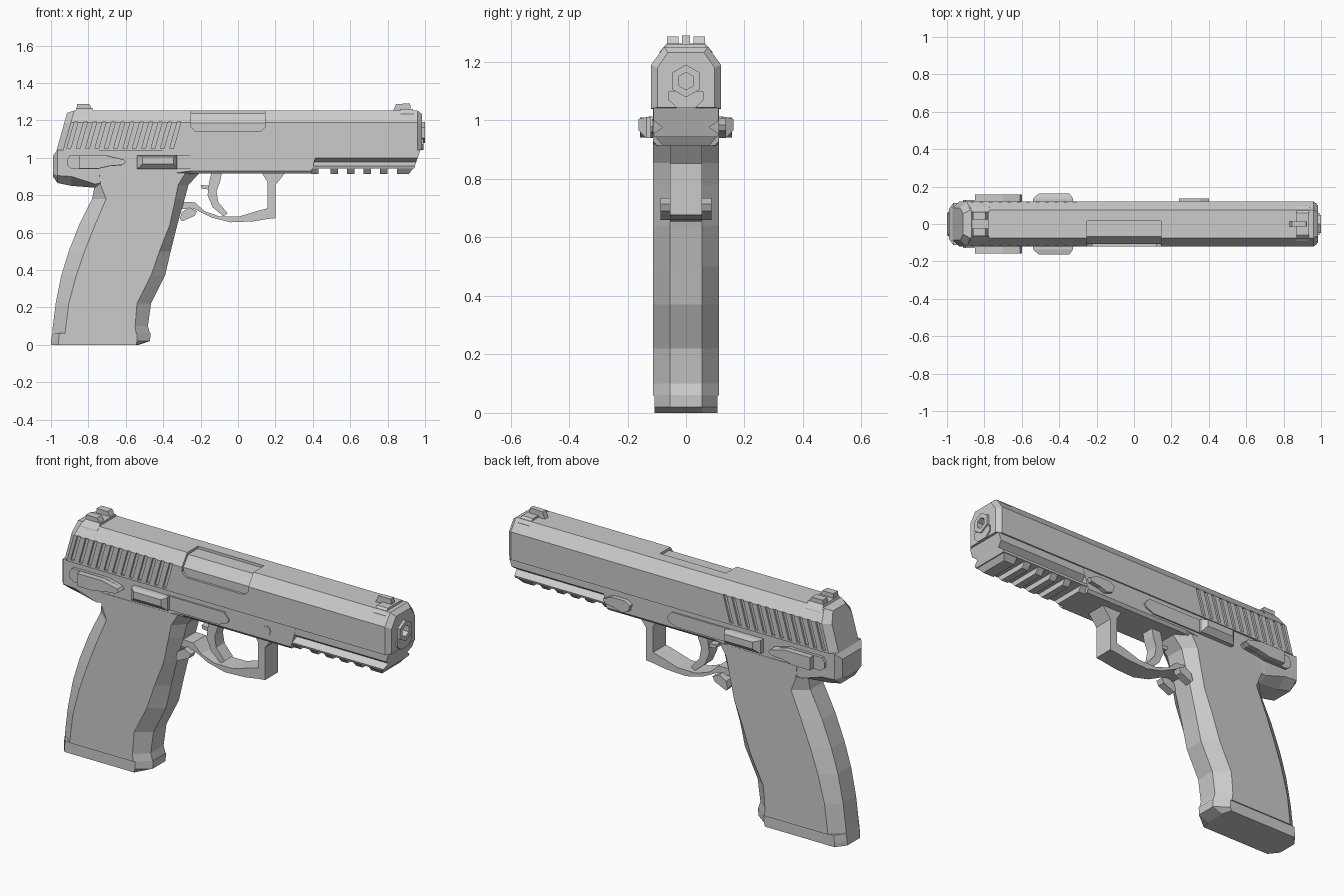
import bpy, bmesh, math


def loft(name, rings):
    """Skin consecutive rings of 3D points and cap both ends."""
    bm = bmesh.new()
    vs = [[bm.verts.new(p) for p in r] for r in rings]
    n = len(rings[0])
    for a, b in zip(vs, vs[1:]):
        for i in range(n):
            j = (i + 1) % n
            bm.faces.new((a[i], a[j], b[j], b[i]))
    bm.faces.new(vs[0][::-1])
    bm.faces.new(vs[-1])
    bmesh.ops.recalc_face_normals(bm, faces=bm.faces)
    me = bpy.data.meshes.new(name)
    bm.to_mesh(me)
    bm.free()
    ob = bpy.data.objects.new(name, me)
    bpy.context.collection.objects.link(ob)
    return ob


def prism(name, pts, y0, y1):
    """Side profile (x, z) extruded across y."""
    return loft(name, [[(x, y, z) for x, z in pts] for y in (y0, y1)])


def box(name, x0, x1, y0, y1, z0, z1):
    return prism(name, [(x0, z0), (x1, z0), (x1, z1), (x0, z1)], y0, y1)


def section(half, fx):
    """Symmetric ring from half a (y, z) section; fx gives x from z."""
    full = half + [(-y, z) for y, z in reversed(half)]
    return [(fx(z), y, z) for y, z in full]


def cut(target, cutter):
    m = target.modifiers.new("cut", 'BOOLEAN')
    m.operation, m.solver, m.object = 'DIFFERENCE', 'EXACT', cutter
    bpy.context.view_layer.objects.active = target
    bpy.ops.object.modifier_apply(modifier=m.name)
    bpy.data.objects.remove(cutter)


def hexagon(x, r, zc=1.135):
    return [(x, r * math.sin(k * math.pi / 3), zc + r * math.cos(k * math.pi / 3)) for k in range(6)]


def rear_x(z):
    return -0.97 + (z - 1.04) * 0.28


# Slide: chamfered bar with a raked rear and a tapered nose
SLIDE = [(0.12, 1.04), (0.12, 1.19), (0.075, 1.252)]
NOSE = [(0.098, 1.045), (0.098, 1.18), (0.062, 1.232)]
BACK = [(0.085, 1.04), (0.085, 1.185), (0.055, 1.24)]
slide = loft("slide", [section(BACK, rear_x),
                       section(SLIDE, lambda z: rear_x(z) + 0.035),
                       section(SLIDE, lambda z: 0.96),
                       section(NOSE, lambda z: 0.985)])

# Ejection port and bore
cut(slide, prism("port_cutter", [(-0.25, 1.3), (-0.25, 1.165), (-0.225, 1.14), (0.12, 1.14),
                                 (0.145, 1.165), (0.145, 1.3)], -0.2, 0.015))
cut(slide, loft("bore_cutter", [hexagon(0.9, 0.045), hexagon(1.05, 0.045)]))

# Raked grip serrations on both sides
for i in range(12):
    x = -0.915 + i * 0.05
    for s in (-1, 1):
        cut(slide, prism("serration_cutter", [(x, 1.05), (x + 0.02, 1.05), (x + 0.06, 1.192),
                                              (x + 0.04, 1.192)], s * 0.11, s * 0.14))

# Barrel hood seen through the port
HOOD = [(0.108, 1.1), (0.108, 1.185), (0.066, 1.238)]
loft("barrel_hood", [section(HOOD, lambda z, x=x: x) for x in (-0.255, 0.15)])

# Muzzle: bushing plate and hexagonal hollow barrel
prism_pts = [(0.06, 1.165), (0.06, 1.085), (0.03, 1.045)]
loft("barrel", [hexagon(0.9, 0.056), hexagon(1.0, 0.056), hexagon(1.0, 0.03), hexagon(0.93, 0.03)])
LUG = [(0.06, 1.1), (0.06, 1.07), (0.03, 1.042)]
loft("recoil_rod_lug", [section(LUG, lambda z, x=x: x) for x in (0.95, 0.993)])

# Rear sight: saddle base and two notched posts
loft("rear_sight_base", [[(x0, -y, z), (x1, -y, z), (x1, y, z), (x0, y, z)] for x0, x1, y, z in
                         ((-0.885, -0.765, 0.095, 1.21), (-0.875, -0.775, 0.09, 1.235),
                          (-0.865, -0.775, 0.065, 1.264))])
# Front sight: saddle base and blade
loft("front_sight_base", [[(x0, -y, z), (x1, -y, z), (x1, y, z), (x0, y, z)] for x0, x1, y, z in
                          ((0.87, 0.94, 0.093, 1.215), (0.87, 0.94, 0.09, 1.235),
                           (0.87, 0.935, 0.06, 1.262))])
prism("front_sight_blade", [(0.83, 1.25), (0.845, 1.288), (0.92, 1.29), (0.925, 1.25)], -0.014, 0.014)
for s, side in ((-1, "right"), (1, "left")):
    prism(f"rear_sight_post_{side}", [(-0.865, 1.25), (-0.86, 1.288), (-0.795, 1.288), (-0.775, 1.25)],
          s * 0.025, s * 0.065)

# Frame: top z, side lower z, bottom z and half widths along x
FRAME = [(-0.99, 1.01, 0.915, 0.9, 0.08, 0.05),
         (-0.965, 1.042, 0.905, 0.865, 0.113, 0.06),
         (-0.89, 1.042, 0.9, 0.85, 0.113, 0.06),
         (-0.765, 1.042, 0.86, 0.84, 0.113, 0.06),
         (-0.70, 1.042, 0.87, 0.86, 0.11, 0.06),
         (-0.25, 1.042, 0.93, 0.915, 0.113, 0.1)]
rings = [section([(h, t), (h, m), (hb, b)], lambda z, x=x: x) for x, t, m, b, h, hb in FRAME]
rings.append(section([(0.113, 1.042), (0.113, 0.93), (0.1, 0.915)],
                     lambda z: 0.425 - (1.04 - z) * 0.28))
loft("frame", rings)

# Accessory rail with undercut and cross teeth
RAIL = [(0.112, 1.042), (0.112, 1.0), (0.08, 0.977), (0.112, 0.955), (0.108, 0.943)]
loft("rail", [section(RAIL, lambda z: 0.38), section(RAIL, lambda z: 0.975 - (1.04 - z) * 0.35)])
TOOTH = [(0.11, 0.95), (0.08, 0.914)]
for i, (x0, x1) in enumerate([(0.39, 0.43)] + [(0.495 + k * 0.088, 0.535 + k * 0.088) for k in range(4)]):
    loft(f"rail_tooth_{i}", [section(TOOTH, lambda z, x=x: x) for x in (x0, x1)])
loft("rail_tooth_front", [section(TOOTH, lambda z: 0.85),
                          section(TOOTH, lambda z: 0.915 + (z - 0.914) * 0.7)])

# Grip: octagonal levels (z, back, back edge, front edge, front)
GRIP = [(0.92, -0.78, -0.74, -0.28, -0.205),
        (0.855, -0.765, -0.735, -0.32, -0.265),
        (0.78, -0.78, -0.705, -0.335, -0.285),
        (0.64, -0.85, -0.765, -0.365, -0.325),
        (0.50, -0.905, -0.82, -0.42, -0.36),
        (0.37, -0.945, -0.865, -0.465, -0.39),
        (0.22, -0.975, -0.905, -0.54, -0.465),
        (0.10, -0.99, -0.92, -0.55, -0.482),
        (0.06, -0.993, -0.925, -0.545, -0.47)]


def grip_ring(z, bo, bi, fi, fo, w=0.113, c=0.055):
    half = [(bo, c), (bi, w), (fi, w), (fo, c)]
    return [(x, y, z) for x, y in half] + [(x, -y, z) for x, y in reversed(half)]


loft("grip", [grip_ring(*g) for g in GRIP])
loft("magazine_base", [grip_ring(z, *r, w=0.107) for z, r in
                       ((0.062, (-0.993, -0.955, -0.54, -0.468)),
                        (0.02, (-1.0, -0.96, -0.54, -0.47)),
                        (0.0, (-1.0, -0.96, -0.545, -0.53)))])

# Trigger guard and trigger
prism("trigger_guard", [(0.26, 0.93), (0.2, 0.853), (0.2, 0.677), (0.16, 0.673), (0.08, 0.66),
                        (-0.04, 0.655), (-0.14, 0.68), (-0.23, 0.725), (-0.33, 0.725),
                        (-0.33, 0.765), (-0.23, 0.762), (-0.18, 0.715), (-0.1, 0.687),
                        (0.01, 0.687), (0.1, 0.715), (0.158, 0.73), (0.158, 0.87), (0.12, 0.93)],
      -0.055, 0.055)
prism("trigger", [(-0.14, 0.93), (-0.085, 0.93), (-0.095, 0.875), (-0.115, 0.82), (-0.105, 0.762),
                  (-0.055, 0.703), (-0.078, 0.687), (-0.135, 0.735), (-0.163, 0.8), (-0.155, 0.865)],
      -0.035, 0.035)
prism("trigger_stop", [(-0.2, 0.855), (-0.15, 0.85), (-0.15, 0.83), (-0.195, 0.835)], -0.025, 0.025)

# Controls on both sides
for s, side in ((-1, "right"), (1, "left")):
    prism(f"safety_lever_{side}",
          [(-0.915, 0.99), (-0.9, 1.013), (-0.7, 1.013), (-0.61, 0.99), (-0.6, 0.975), (-0.62, 0.96),
           (-0.685, 0.955), (-0.75, 0.94), (-0.89, 0.94), (-0.915, 0.96)], s * 0.1, s * 0.128)
    prism(f"safety_paddle_{side}",
          [(-0.85, 1.011), (-0.7, 1.011), (-0.61, 0.99), (-0.6, 0.975), (-0.62, 0.962), (-0.685, 0.957),
           (-0.75, 0.942), (-0.85, 0.942)], s * 0.12, s * 0.158)
    loft(f"slide_stop_{side}", [[(x0, s * y, z0), (x1, s * y, z0), (x1, s * y, z1), (x0, s * y, z1)]
                                for x0, x1, y, z0, z1 in ((-0.54, -0.325, 0.1, 0.94, 1.012),
                                                          (-0.54, -0.325, 0.135, 0.94, 1.012),
                                                          (-0.51, -0.345, 0.163, 0.968, 1.005))])
    prism(f"slide_stop_plate_{side}",
          [(-0.34, 1.014), (0.0, 1.014), (0.03, 0.98), (0.02, 0.96), (-0.03, 0.94), (-0.34, 0.94)],
          s * 0.1, s * 0.121)
    prism(f"magazine_catch_{side}",
          [(-0.31, 0.675), (-0.3, 0.71), (-0.26, 0.735), (-0.22, 0.715), (-0.232, 0.69), (-0.3, 0.66)],
          s * 0.045, s * 0.088)

# Takedown lever on the left, its pin on the right
prism("takedown_lever", [(0.24, 0.99), (0.27, 1.008), (0.35, 1.008), (0.4, 0.985), (0.39, 0.965),
                         (0.33, 0.955), (0.29, 0.94), (0.25, 0.955)], 0.1, 0.136)
prism("takedown_pin", [(0.25 + 0.025 * math.cos(k * math.pi / 4), 0.98 + 0.025 * math.sin(k * math.pi / 4))
                       for k in range(8)], -0.117, -0.1)
